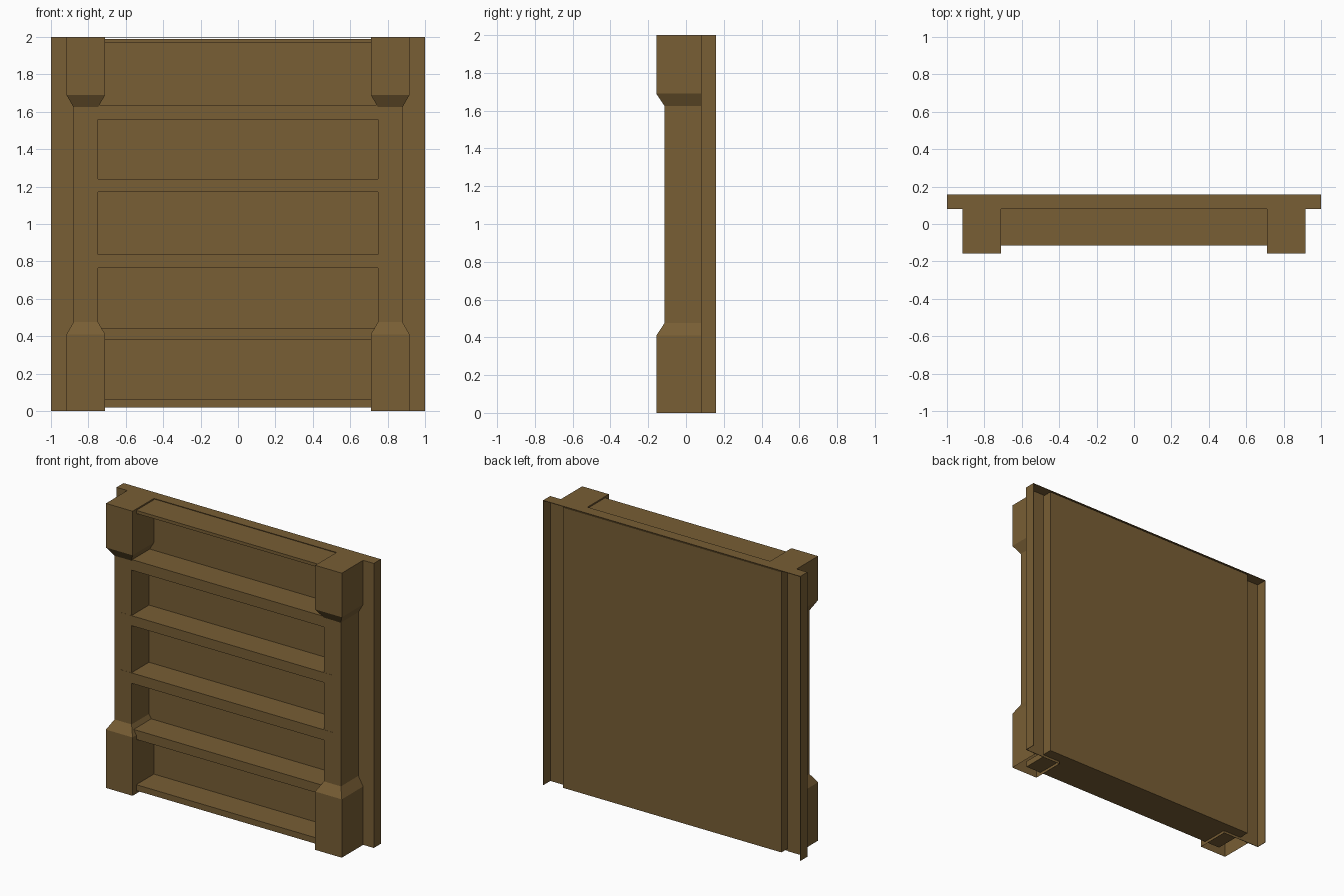
import bpy
import bmesh

old = bpy.data.objects.get("Cube")
if old:
    bpy.data.objects.remove(old, do_unlink=True)

# One brown wood for the whole piece
wood = bpy.data.materials.new("brown_wood")
wood.use_nodes = True
colour = (0.188, 0.112, 0.035, 1)
wood.diffuse_color = colour
wood.node_tree.nodes["Principled BSDF"].inputs["Base Color"].default_value = colour


def finish(name, bm):
    bmesh.ops.recalc_face_normals(bm, faces=bm.faces)
    mesh = bpy.data.meshes.new(name)
    bm.to_mesh(mesh)
    bm.free()
    mesh.materials.append(wood)
    obj = bpy.data.objects.new(name, mesh)
    bpy.context.collection.objects.link(obj)
    return obj


def box(name, x, y, z):
    bm = bmesh.new()
    bmesh.ops.create_cube(bm, size=1)
    for v in bm.verts:
        v.co = [r[0] + (c + 0.5) * (r[1] - r[0]) for r, c in zip((x, y, z), v.co)]
    return finish(name, bm)


def post(name, side):
    # Wide foot and head blocks taper into a slimmer shaft; hollow underneath
    wide, slim = (0.71, 0.917, -0.157), (0.748, 0.88, -0.114)
    levels = [(0, wide), (0.41, wide), (0.475, slim),
              (1.625, slim), (1.69, wide), (2, wide)]
    bm = bmesh.new()
    rings = []
    for z, (inner, outer, front) in levels:
        corners = ((inner, 0.08), (inner, front), (outer, front), (outer, 0.08))
        rings.append([bm.verts.new((side * x, y, z)) for x, y in corners])
    for low, high in zip(rings, rings[1:]):
        for i in range(4):
            j = (i + 1) % 4
            bm.faces.new((low[i], low[j], high[j], high[i]))
    bm.faces.new(rings[-1])
    return finish(name, bm)


# Back board and the thin cap along its top
T = 0.004
box("back_board", (-0.85, 0.85), (0.08, 0.154), (0.018, 1.99))
box("top_cap", (-1, 1), (0.08, 0.158), (2 - T, 2))

# Posts with thin flanges that leave a groove open at the back
for label, side in (("left", 1), ("right", -1)):
    post(label + "_post", side)
    box(label + "_flange_front", sorted((side * 0.85, side)), (0.08, 0.08 + T), (0, 2))
    box(label + "_flange_edge", sorted((side * (1 - T), side)), (0.08, 0.158), (0, 2))

# Shelves run between the posts and end inside them
shelves = [(0.02, 0.062), (0.38, 0.445), (0.765, 0.838),
           (1.17, 1.24), (1.56, 1.635), (1.968, 1.99)]
for i, span in enumerate(shelves):
    box(f"shelf_{i + 1}", (-0.83, 0.83), (-0.115, 0.08), span)
